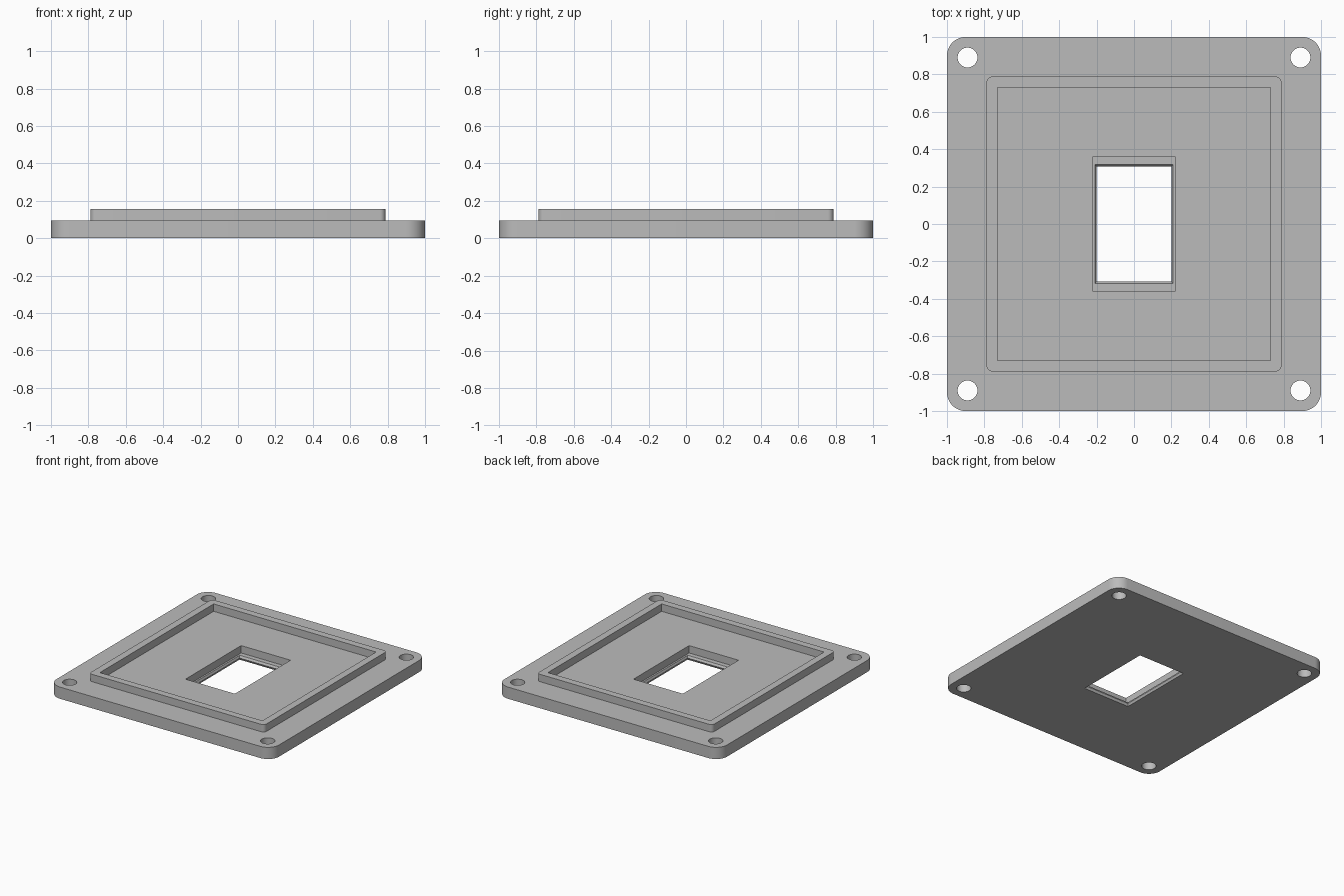
import bpy, bmesh
from math import pi, cos, sin

if "Cube" in bpy.data.objects:
    bpy.data.objects.remove(bpy.data.objects["Cube"], do_unlink=True)

grey = bpy.data.materials.new("plain grey")
grey.use_nodes = True
grey.diffuse_color = (0.5, 0.5, 0.5, 1)
grey.node_tree.nodes["Principled BSDF"].inputs["Base Color"].default_value = (0.5, 0.5, 0.5, 1)

THICK, RIM_TOP = 0.095, 0.155


def outline(hx, hy, radius, steps):
    """Rectangle outline, with rounded corners if radius is given."""
    if not radius:
        return [(hx, hy), (-hx, hy), (-hx, -hy), (hx, -hy)]
    points = []
    for quarter, (sx, sy) in enumerate([(1, 1), (-1, 1), (-1, -1), (1, -1)]):
        for i in range(steps + 1):
            a = (quarter + i / steps) * pi / 2
            points.append((sx * (hx - radius) + radius * cos(a),
                           sy * (hy - radius) + radius * sin(a)))
    return points


def loft(name, sections, radius=0, steps=12, at=(0, 0)):
    """Solid through stacked outlines given as (z, half width, half depth)."""
    bm = bmesh.new()
    rings = [[bm.verts.new((x + at[0], y + at[1], z)) for x, y in outline(hx, hy, radius, steps)]
             for z, hx, hy in sections]
    for low, high in zip(rings, rings[1:]):
        for i in range(len(low)):
            j = (i + 1) % len(low)
            bm.faces.new((low[i], low[j], high[j], high[i]))
    bm.faces.new(rings[0][::-1])
    bm.faces.new(rings[-1])
    bmesh.ops.remove_doubles(bm, verts=bm.verts, dist=1e-6)
    bmesh.ops.recalc_face_normals(bm, faces=bm.faces)
    mesh = bpy.data.meshes.new(name)
    bm.to_mesh(mesh)
    bm.free()
    mesh.materials.append(grey)
    obj = bpy.data.objects.new(name, mesh)
    bpy.context.collection.objects.link(obj)
    return obj


def select(obj):
    bpy.ops.object.select_all(action='DESELECT')
    obj.select_set(True)
    bpy.context.view_layer.objects.active = obj


def cut(target, cutter):
    cutter.hide_render = True
    select(target)
    mod = target.modifiers.new("cut", 'BOOLEAN')
    mod.operation, mod.solver, mod.object = 'DIFFERENCE', 'EXACT', cutter
    bpy.ops.object.modifier_apply(modifier=mod.name)
    bpy.data.objects.remove(cutter, do_unlink=True)


# Base plate with rounded corners
plate = loft("base_plate", [(0, 1, 1), (THICK, 1, 1)], radius=0.1)

# Round screw holes in the corners
R = 0.053
for sx in (-1, 1):
    for sy in (-1, 1):
        cut(plate, loft("screw_hole_cutter", [(-0.1, R, R), (0.2, R, R)],
                        radius=R, steps=10, at=(sx * 0.89, sy * 0.89)))

# Central window: slightly waisted opening below a wider stepped pocket
cut(plate, loft("window_cutter", [
    (-0.02, 0.208, 0.317), (0, 0.208, 0.317), (0.018, 0.2, 0.308),
    (0.035, 0.208, 0.318), (0.035, 0.222, 0.357), (0.2, 0.222, 0.357)]))

# Raised square rim, round outside and sharp inside
rim = loft("raised_rim", [(THICK, 0.788, 0.788), (RIM_TOP, 0.788, 0.788)], radius=0.03, steps=6)
cut(rim, loft("rim_cutter", [(0, 0.73, 0.73), (0.3, 0.73, 0.73)]))

for obj in (plate, rim):
    select(obj)
    bpy.ops.object.shade_smooth_by_angle(angle=pi / 9)
